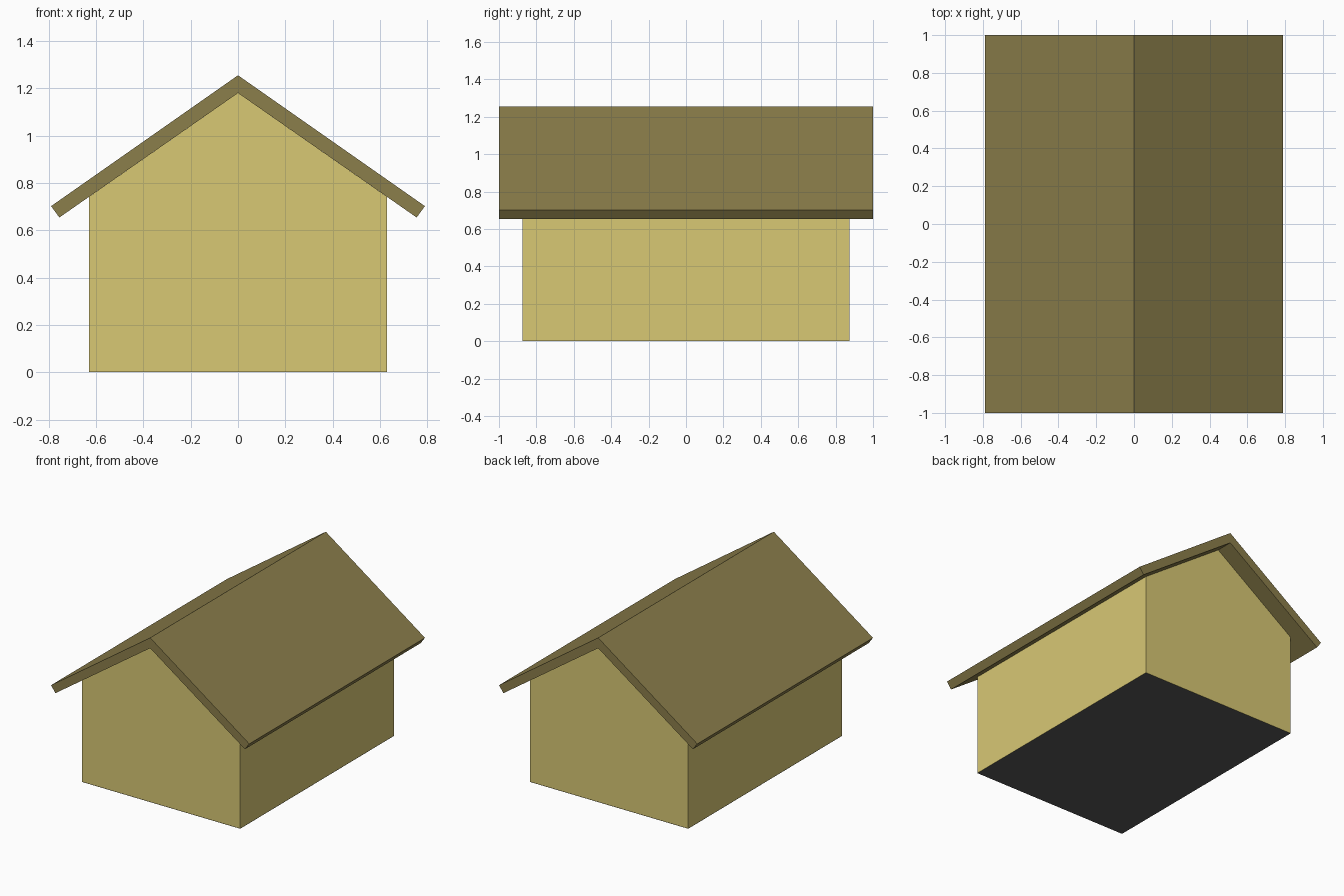
import bpy, bmesh

if "Cube" in bpy.data.objects:
    bpy.data.objects.remove(bpy.data.objects["Cube"])


def material(name, color):
    m = bpy.data.materials.new(name)
    m.diffuse_color = (*color, 1)
    m.use_nodes = True
    m.node_tree.nodes["Principled BSDF"].inputs["Base Color"].default_value = m.diffuse_color
    return m


def mesh_object(name, bm, mat):
    bmesh.ops.recalc_face_normals(bm, faces=bm.faces)
    me = bpy.data.meshes.new(name)
    bm.to_mesh(me)
    bm.free()
    me.materials.append(mat)
    ob = bpy.data.objects.new(name, me)
    bpy.context.collection.objects.link(ob)
    return ob


def extruded_profile(profile, half_depth, skip_sides=()):
    """Sweep an x-z profile along y, leaving out the listed side faces."""
    bm = bmesh.new()
    front, back = ([bm.verts.new((x, y, z)) for x, z in profile]
                   for y in (-half_depth, half_depth))
    bm.faces.new(front)
    bm.faces.new(back[::-1])
    n = len(profile)
    for i in range(n):
        if i not in skip_sides:
            j = (i + 1) % n
            bm.faces.new((front[i], back[i], back[j], front[j]))
    return bm


wall_mat = material("wall_yellow", (0.69, 0.58, 0.175))
roof_mat = material("roof_brown", (0.26, 0.21, 0.07))
floor_mat = material("floor_dark", (0.10, 0.10, 0.10))

W, D = 0.63, 0.875      # half width and half depth of the house
APEX = 1.18             # underside of the roof ridge
SLOPE = 0.697
EAVE = APEX - SLOPE * W
BASE = 0.001            # walls sit just on the floor sheet

# Walls: gabled shell, open at the floor and under the roof
profile = [(-W, BASE), (W, BASE), (W, EAVE), (0, APEX), (-W, EAVE)]
walls = mesh_object("walls", extruded_profile(profile, D, skip_sides=(0, 2, 3)), wall_mat)
solid = walls.modifiers.new("thickness", 'SOLIDIFY')
solid.thickness = 0.05
solid.offset = -1
solid.use_even_offset = True

# Roof: two mirrored slabs meeting at the ridge
slab = [(0, APEX), (0.755, 0.654), (0.79, 0.702), (0, 1.255)]
bm = extruded_profile(slab, 1.0, skip_sides=(3,))
roof = mesh_object("roof", bm, roof_mat)
# the ridge side is open, so make sure the slab faces outward before mirroring
mirror = roof.modifiers.new("other_slope", 'MIRROR')
mirror.use_axis[0] = True
mirror.use_clip = True

# Floor sheet
bm = bmesh.new()
bm.faces.new([bm.verts.new(c) for c in ((-W, -D, 0), (-W, D, 0), (W, D, 0), (W, -D, 0))])
me = bpy.data.meshes.new("floor")
bm.to_mesh(me)
bm.free()
me.materials.append(floor_mat)
bpy.context.collection.objects.link(bpy.data.objects.new("floor", me))
